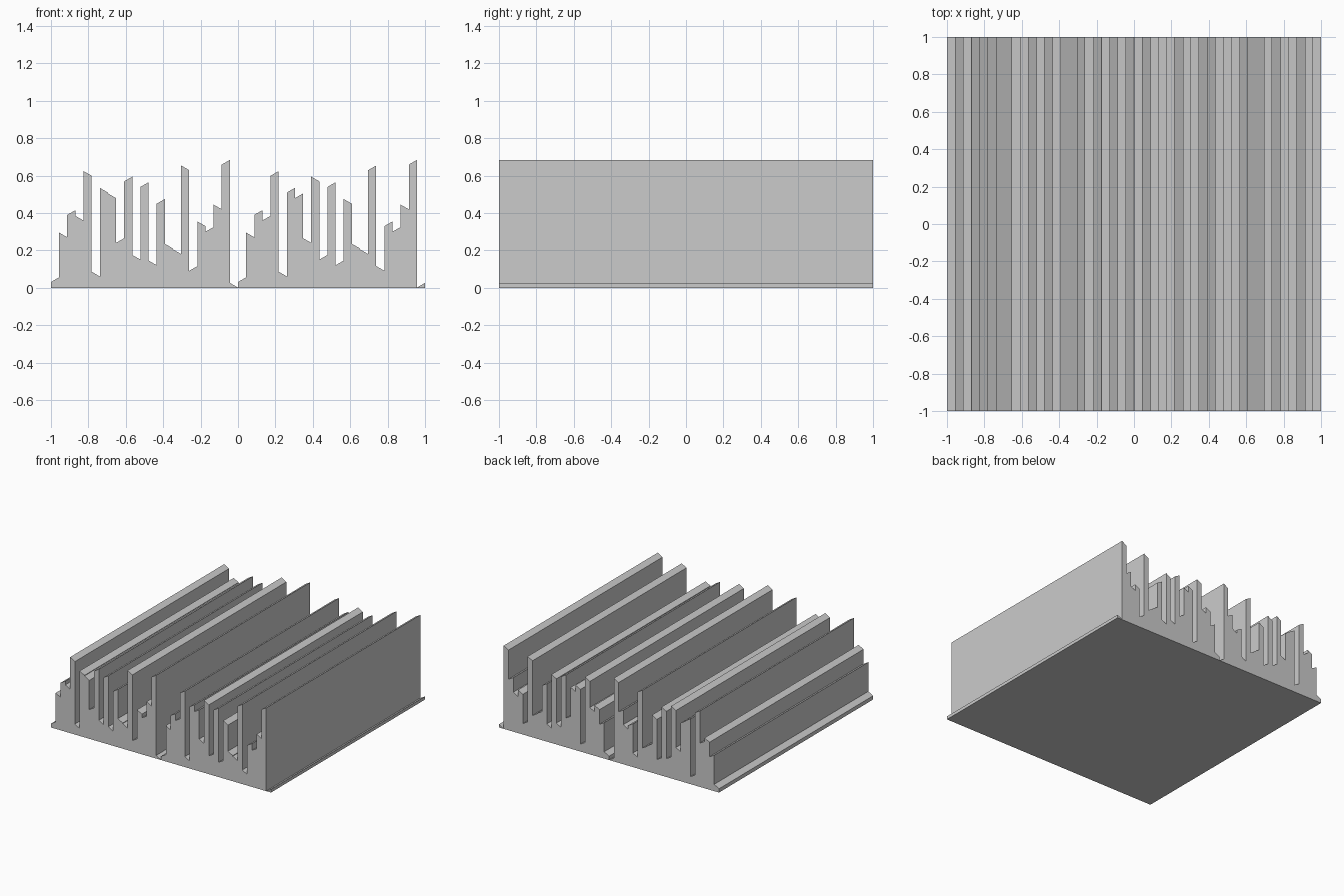
import bpy, bmesh

if "Cube" in bpy.data.objects:
    bpy.data.objects.remove(bpy.data.objects["Cube"])

PRIME = 23                    # wells per period
WIDTH = 2 / (2 * PRIME)       # width of one well
UNIT = 0.0299                 # height of one sequence step
SLANT = 0.025                 # rise across a slanted top
BASE = 0.001
# slant direction of every well top, one string per period
SLOPES = "+-+-----++-+-+---+-+-+-" + "+-+++-++--+++---+-++-++"

# stepped profile: heights follow n^5 mod 23, tops slant up or down
profile = [(1, 0), (-1, 0)]
for i, slope in enumerate(SLOPES):
    x = -1 + i * WIDTH
    z = BASE + UNIT * pow(i % PRIME + 1, 5, PRIME)
    left, right = (z, z + SLANT) if slope == "+" else (z + SLANT, z)
    profile += [(x, left), (x + WIDTH, right)]

# extrude the profile from front to back
bm = bmesh.new()
face = bm.faces.new([bm.verts.new((x, -1, z)) for x, z in profile])
ext = bmesh.ops.extrude_face_region(bm, geom=[face])
verts = [g for g in ext["geom"] if isinstance(g, bmesh.types.BMVert)]
bmesh.ops.translate(bm, verts=verts, vec=(0, 2, 0))
bmesh.ops.remove_doubles(bm, verts=bm.verts, dist=1e-5)
bmesh.ops.recalc_face_normals(bm, faces=bm.faces)

mesh = bpy.data.meshes.new("diffuser_panel")
bm.to_mesh(mesh)
bm.free()
panel = bpy.data.objects.new("diffuser_panel", mesh)
bpy.context.collection.objects.link(panel)
